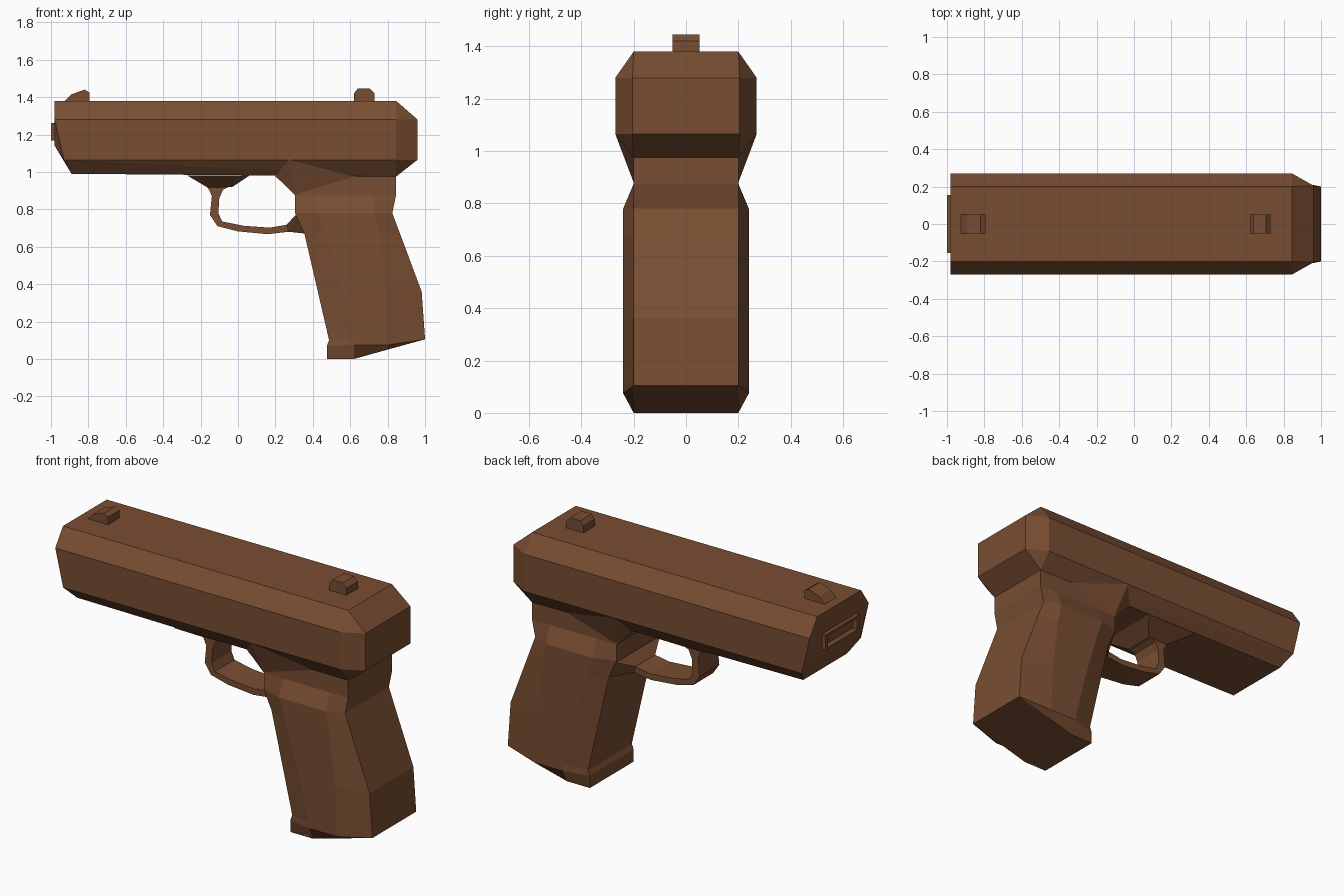
import bpy
import bmesh

cube = bpy.data.objects.get("Cube")
if cube:
    bpy.data.objects.remove(cube, do_unlink=True)

brown = bpy.data.materials.new("brown")
brown.use_nodes = True
colour = (0.19, 0.075, 0.032, 1)
brown.diffuse_color = colour
brown.node_tree.nodes["Principled BSDF"].inputs["Base Color"].default_value = colour


def finish(name, bm):
    bmesh.ops.remove_doubles(bm, verts=bm.verts, dist=0.0005)
    bmesh.ops.recalc_face_normals(bm, faces=bm.faces)
    mesh = bpy.data.meshes.new(name)
    bm.to_mesh(mesh)
    bm.free()
    mesh.materials.append(brown)
    obj = bpy.data.objects.new(name, mesh)
    bpy.context.collection.objects.link(obj)
    return obj


def hull(name, points):
    """Convex solid from points on one side, mirrored across y."""
    bm = bmesh.new()
    for x, y, z in points:
        for side in (-1, 1):
            bm.verts.new((x, side * y, z))
    result = bmesh.ops.convex_hull(bm, input=bm.verts)
    bmesh.ops.delete(bm, geom=result["geom_interior"], context="VERTS")
    bmesh.ops.dissolve_limit(bm, angle_limit=0.02, verts=bm.verts, edges=bm.edges)
    return finish(name, bm)


def loft(name, rings, caps=True, closed=False):
    """Skin of quads through rings that have equal point counts."""
    bm = bmesh.new()
    loops = [[bm.verts.new(p) for p in ring] for ring in rings]
    n = len(loops[0])
    pairs = list(zip(loops, loops[1:]))
    if closed:
        pairs.append((loops[-1], loops[0]))
    for a, b in pairs:
        for i in range(n):
            j = (i + 1) % n
            bm.faces.new((a[i], a[j], b[j], b[i]))
    if caps:
        bm.faces.new(loops[0])
        bm.faces.new(loops[-1])
    return finish(name, bm)


def extrude(name, profile, half):
    return hull(name, [(x, half, z) for x, z in profile])


# Slide: chamfered body with a sloping front and tapered rear
section = [(0.2, 1.38), (0.27, 1.28), (0.27, 1.065), (0.2, 0.975)]
front_x = [-0.98, -0.98, -0.93, -0.89]
slide = [(0.845, y, z) for y, z in section]
slide += [(x, y, max(z, 0.99)) for x, (y, z) in zip(front_x, section)]
slide += [(-0.98, 0.2, 1.14), (0.96, 0.205, 1.28), (0.96, 0.205, 1.065)]
hull("slide", slide)

# Muzzle slot: raised frame with a recessed floor
def slot_ring(x, y, z):
    return [(x, sy * y, 1.215 + sz * z)
            for sy, sz in ((-1, -1), (1, -1), (1, 1), (-1, 1))]

loft("muzzle_slot", [slot_ring(-0.975, 0.155, 0.047), slot_ring(-1.0, 0.155, 0.047),
                     slot_ring(-1.0, 0.135, 0.033), slot_ring(-0.983, 0.12, 0.022)])

# Sights
extrude("front_sight", [(-0.93, 1.375), (-0.89, 1.415), (-0.82, 1.44),
                        (-0.795, 1.425), (-0.795, 1.375)], 0.052)
extrude("rear_sight", [(0.62, 1.375), (0.62, 1.42), (0.64, 1.445), (0.705, 1.445),
                       (0.73, 1.42), (0.73, 1.375)], 0.052)

# Grip: rows of four side points as (x, z), with edge and middle half widths
rows = [
    ([(0.475, 0), (0.62, 0), (0.8, 0.05), (1.0, 0.105)], 0.2),
    ([(0.475, 0.07), (0.62, 0.075), (0.8, 0.075), (1.0, 0.105)], 0.24),
    ([(0.487, 0.1), (0.62, 0.11), (0.8, 0.11), (1.0, 0.105)], 0.24),
    ([(0.427, 0.36), (0.56, 0.36), (0.79, 0.36), (0.982, 0.36)], 0.24),
    ([(0.355, 0.67), (0.47, 0.67), (0.75, 0.67), (0.866, 0.67)], 0.24),
    ([(0.305, 0.78), (0.43, 0.78), (0.73, 0.78), (0.825, 0.78)], 0.24),
    ([(0.305, 0.875), (0.43, 0.875), (0.73, 0.875), (0.845, 0.875)], 0.2),
    ([(0.2, 0.98), (0.43, 0.98), (0.73, 0.98), (0.845, 0.98)], 0.2),
]
rings = []
for row, wide in rows:
    side = [(x, w, z) for (x, z), w in zip(row, (0.2, wide, wide, 0.2))]
    rings.append(side + [(x, -y, z) for x, y, z in reversed(side)])
loft("grip", rings)

# Neck shoulders blending the grip into the slide
hull("neck_shoulder", [(0.27, 0.27, 1.065), (0.2, 0.2, 0.975), (0.62, 0.2, 0.975),
                       (0.31, 0.2, 0.88)])

# Trigger guard: mount wedge, curved band and flared rear joint
hull("guard_mount", [(-0.27, 0.2, 0.98), (0.06, 0.2, 0.98),
                     (-0.16, 0.09, 0.915), (-0.03, 0.09, 0.92)])
outer = [(-0.165, 0.92), (-0.14, 0.87), (-0.15, 0.77), (-0.11, 0.71),
         (0.0, 0.682), (0.16, 0.667), (0.27, 0.68)]
inner = [(-0.04, 0.925), (-0.08, 0.905), (-0.1, 0.86), (-0.105, 0.78),
         (-0.085, 0.735), (0.03, 0.712), (0.17, 0.702), (0.26, 0.717)]
outer.insert(1, (-0.155, 0.905))
half = 0.09
loft("trigger_guard", [[(ox, -half, oz), (ox, half, oz), (ix, half, iz), (ix, -half, iz)]
                       for (ox, oz), (ix, iz) in zip(outer, inner)])
hull("guard_joint", [(0.26, 0.09, 0.717), (0.27, 0.09, 0.68), (0.308, 0.2, 0.77),
                     (0.36, 0.2, 0.67), (0.37, 0.2, 0.75)])
